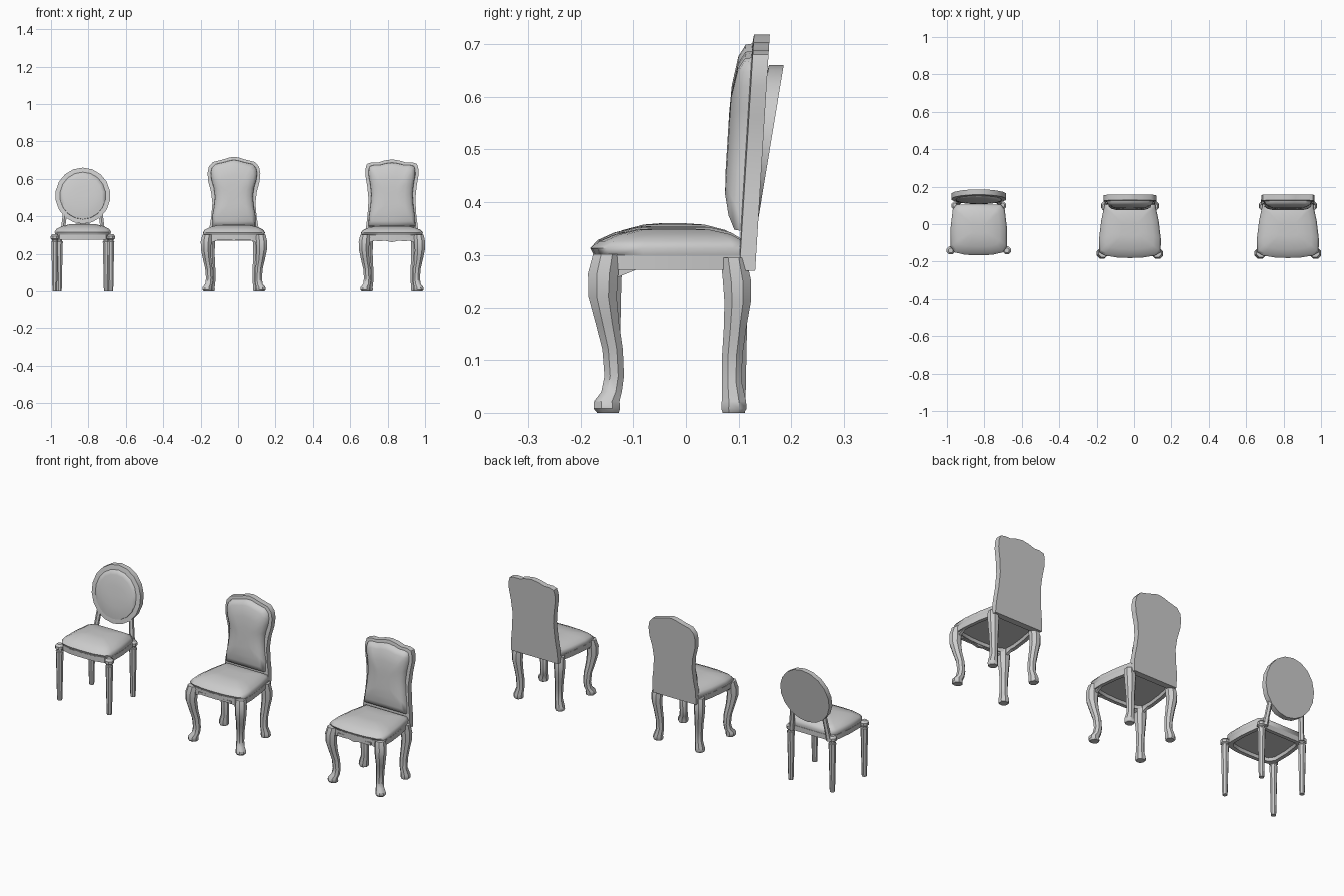
import bpy
import math

if "Cube" in bpy.data.objects:
    bpy.data.objects.remove(bpy.data.objects["Cube"])


def make(name, rings, cx, mirror=False, angle=40):
    """Skin a list of equal-length rings, capped at both ends."""
    n = len(rings[0])
    verts = [p for r in rings for p in r]
    faces = [[i * n + j, i * n + (j + 1) % n, (i + 1) * n + (j + 1) % n, (i + 1) * n + j]
             for i in range(len(rings) - 1) for j in range(n)]
    faces += [list(range(n))[::-1], [len(verts) - n + j for j in range(n)]]
    me = bpy.data.meshes.new(name)
    me.from_pydata(verts, [], faces)
    ob = bpy.data.objects.new(name, me)
    bpy.context.collection.objects.link(ob)
    ob.location.x = cx
    bpy.ops.object.select_all(action='DESELECT')
    ob.select_set(True)
    bpy.context.view_layer.objects.active = ob
    bpy.ops.object.mode_set(mode='EDIT')
    bpy.ops.mesh.select_all(action='SELECT')
    bpy.ops.mesh.normals_make_consistent(inside=False)
    bpy.ops.object.mode_set(mode='OBJECT')
    bpy.ops.object.shade_smooth_by_angle(angle=math.radians(angle))
    if mirror:
        ob.modifiers.new("mirror", 'MIRROR').use_mirror_merge = False
    return ob


def layered(half, layers, place):
    """Rings from a mirrored half outline; layer = (side inset, low inset, high inset, depth)."""
    full = half + [(-u, v) for u, v in reversed(half) if u > 1e-6]
    w = max(u for u, v in full)
    lo, hi = min(v for u, v in full), max(v for u, v in full)
    rings = []
    for s, a, b, d in layers:
        rings.append([place(u * (w - s) / w, lo + a + (v - lo) * (hi - lo - a - b) / (hi - lo), d)
                      for u, v in full])
    return rings


def leg(name, path, cx, sides=8):
    rings = [[(x + r * math.cos(2 * math.pi * (k + .5) / sides),
               y + r * math.sin(2 * math.pi * (k + .5) / sides), z)
              for k in range(sides)] for x, y, z, r in path]
    make(name, rings, cx, mirror=True)


def seat(prefix, half, bottom, rim, top, cx):
    flat = lambda u, v, d: (u, v, d)
    # wooden rail with a recessed underside
    make(prefix + "_seat_rail", layered(half, [
        (.025, .025, .025, bottom + .015), (.02, .02, .02, bottom),
        (0, 0, 0, bottom), (0, 0, 0, rim)], flat), cx)
    # domed cushion
    h = top - rim
    make(prefix + "_seat_cushion", layered(half, [
        (.002, .002, .002, rim - .003), (-.004, -.006, .0, rim + h * .25),
        (.006, .008, .006, rim + h * .52), (.035, .04, .03, rim + h * .78),
        (.075, .08, .07, rim + h * .96), (.11, .11, .105, top)], flat), cx, angle=60)


def back(prefix, half, y0, lean, thick, frame, low, bulge, cx):
    z0 = .33
    place = lambda u, v, d: (u, y0 + lean * (v - z0) + d, v)
    make(prefix + "_back_frame", layered(half, [
        (0, 0, 0, 0), (0, 0, 0, -thick), (frame, low, frame, -thick - .002)], place), cx)
    # padded front
    f = frame
    make(prefix + "_back_cushion", layered(half, [
        (f, low, f, -thick + .004), (f + .003, low + .003, f + .003, -thick - bulge * .4),
        (f + .02, low + .03, f + .025, -thick - bulge * .75),
        (f + .05, low + .07, f + .08, -thick - bulge),
        (f + .09, low + .11, f + .13, -thick - bulge * 1.05)], place), cx, angle=60)


# ---- oval-backed chair ----
A = -.83
seat("oval_chair", [(0, -.16), (.07, -.158), (.125, -.145), (.147, -.115), (.147, -.02),
                    (.135, .08), (.115, .105)], .275, .302, .36, A)
for part, x, y in (("front", .15, -.14), ("rear", .125, .1)):
    leg("oval_chair_" + part + "_leg",
        [(x, y, z, r) for z, r in ((0, .013), (.02, .014), (.25, .019), (.265, .02), (.268, .016),
                                   (.276, .016), (.281, .023), (.295, .023), (.306, .013))], A)
leg("oval_chair_back_post", [(.113, .112, .28, .015), (.106, .117, .33, .013),
                             (.096, .128, .41, .013)], A, 6)
oval = [(.147 * math.cos(t), .51 + .15 * math.sin(t))
        for t in (math.radians(-90 + 20 * i) for i in range(10))]
oval[0], oval[-1] = (0, .36), (0, .66)
back("oval_chair", oval, .131, .165, .028, .022, .022, .014, A)

# ---- two chairs with curved legs and shaped backs ----
SEAT = [(0, -.175), (.07, -.172), (.13, -.162), (.16, -.145), (.162, -.08), (.15, .02),
        (.135, .09), (.13, .115)]
FRONT = [(.143, -.15, .302, .028), (.149, -.157, .265, .031), (.149, -.158, .22, .029),
         (.143, -.149, .17, .024), (.134, -.139, .12, .021), (.131, -.136, .07, .02),
         (.134, -.141, .04, .021), (.144, -.150, .022, .026), (.144, -.150, .008, .027),
         (.142, -.148, 0, .022)]
REAR = [(.124, .09, .295, .026), (.128, .097, .25, .029), (.128, .098, .21, .027),
        (.123, .093, .16, .023), (.118, .088, .11, .021), (.117, .087, .06, .02),
        (.126, .091, .022, .025), (.126, .091, .008, .026), (.125, .09, 0, .022)]
ARCHED = [(.13, .27), (.131, .34), (.121, .40), (.115, .47), (.122, .53), (.137, .585), (.141, .63),
          (.134, .665), (.112, .69), (.06, .703), (.025, .714), (0, .718)]
SQUARE = [(.143, .27), (.14, .33), (.13, .41), (.125, .49), (.132, .56), (.142, .62), (.141, .655),
          (.134, .68), (.108, .688), (.075, .687), (.04, .698), (0, .704)]

for name, cx, outline, top, dip in (("arched_chair", -.022, ARCHED, .355, .27),
                                    ("square_chair", .823, SQUARE, .35, .262)):
    seat(name, SEAT, .272, .3, top, cx)
    leg(name + "_front_leg", FRONT, cx)
    leg(name + "_rear_leg", REAR, cx)
    back(name, outline, .135, .062, .03, .016, .075, .036, cx)
    # knee brackets joining the front legs to the rail
    for part, (x0, y0), (x1, y1) in (("front", (.145, -.157), (.085, -.168)),
                                     ("side", (.15, -.15), (.155, -.09))):
        px, py = (0, .014) if part == "front" else (-.014, 0)
        tri = [(0, .295), (0, .225), (.35, .258), (1, .274), (1, .295)]
        rings = [[(x0 + (x1 - x0) * t + k * px, y0 + (y1 - y0) * t + k * py, z) for t, z in tri]
                 for k in (0, 1)]
        make(name + "_" + part + "_bracket", rings, cx, mirror=True)
    # shaped front apron
    apron = [(.1, .285), (.1, .27), (.065, dip + .006), (.035, dip + .008), (0, dip)][::-1]
    make(name + "_apron", layered(apron, [(0, 0, 0, -.173), (0, 0, 0, -.158)],
                                  lambda u, v, d: (u, d, v)), cx)
